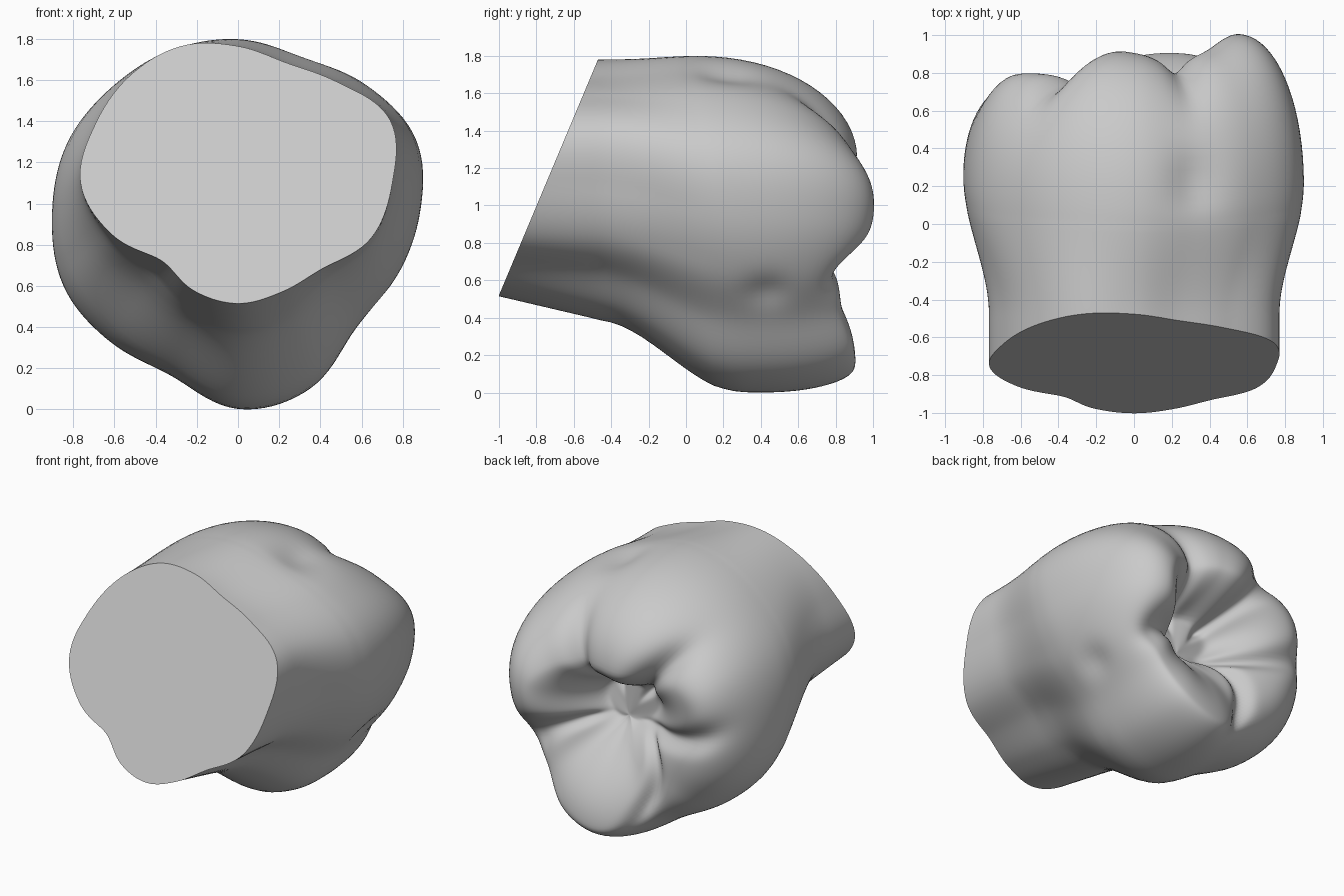
import bpy, bmesh, math
from mathutils import Vector

if "Cube" in bpy.data.objects:
    bpy.data.objects.remove(bpy.data.objects["Cube"], do_unlink=True)

SEGS, BODY, DOME, BASIN = 144, 26, 18, 30

# Outlines as radii at sixteen even angles, counter-clockwise from +x
NECK = [.75, .80, .69, .63, .665, .72, .74, .75, .765, .66, .53, .565, .585, .57, .585, .70]
BELLY = [.885, .94, .885, .83, .85, .86, .87, .90, .905, .92, .88, .85, .95, .92, .80, .83]
# Cusp crest: how far back it reaches, and its radius as a share of the belly
CREST_Y = [.99, 1.0, .91, .85, .90, .91, .80, .80, .78, .77, .75, .77, .89, .90, .83, .88]
CREST_R = [.60, .57, .54, .50, .48, .50, .60, .72, .70, .66, .66, .72, .82, .82, .80, .70]
# Grooves between cusps: angle in degrees at mid radius, bend, depth, width
GROOVES = [(65, 0, .06, 7), (132, 6, .08, 7), (186, -20, .07, 7),
           (225, 90, .07, 7), (340, -25, .09, 9)]
# Shallow dents: centre, radius, depth
DENTS = [(Vector((.32, .22, 1.7)), .13, .05), (Vector((.68, .43, .55)), .09, .04)]


def smooth(t):
    t = min(max(t, 0), 1)
    return t * t * (3 - 2 * t)


def around(table, angle):
    """Periodic Catmull-Rom lookup."""
    n = len(table)
    p = angle / math.tau * n
    i, t = int(p), p - int(p)
    a, b, c, d = (table[(i + k) % n] for k in (-1, 0, 1, 2))
    return b + t * (c - a + t * (2*a - 5*b + 4*c - d + t * (3*(b - c) + d - a))) / 2


def groove(angle, f):
    """Depth of the grooves, each bending as it runs outward."""
    total = 0
    for centre, bend, depth, width in GROOVES:
        off = math.degrees(angle) - centre - bend * (f - .5)
        off = (off + 180) % 360 - 180
        total += depth * math.exp(-(off / width) ** 2)
    return total * smooth((f - .12) / .2) * smooth((1 - f) / .3)


def column(angle):
    """Points along one side, from the cut neck over the crest to the pit."""
    ca, sa = math.cos(angle), math.sin(angle)
    neck, belly = around(NECK, angle), around(BELLY, angle)
    crest_y, crest_r = around(CREST_Y, angle), around(CREST_R, angle)
    shoulder = .25 - .17 * sa
    end = min(shoulder, .3)
    cut_y = -1 + .42 * (1.1 + neck * sa - .52)
    points = []
    for k in range(BODY):
        y = cut_y + (shoulder - cut_y) * k / BODY
        taper = .25 * max(0, -sa) * min(1, (y - cut_y) / .55)
        w = taper + (1 - taper) * smooth((y + .48) / (end + .48))
        r = neck + (belly - neck) * w
        points.append(Vector((r * ca, y, 1.1 - .15 * w + r * sa)))
    profile = []
    for k in range(DOME):
        a = k / DOME * math.pi / 2
        profile.append((1 - (1 - crest_r) * (1 - math.cos(a)),
                        shoulder + (crest_y - shoulder) * math.sin(a)))
    low = max(.04, .27 + .27 * sa)
    for k in range(BASIN):
        u = 1 - k / BASIN
        rise = max(0, (u - low) / (1 - low))
        pit = .51 + .03 * math.cos(3 * angle) * u
        profile.append((crest_r * u, pit + (crest_y - pit) * smooth(rise ** .6)))
    for f, y in profile:
        r = belly * f
        points.append(Vector((.08 * (1 - f) + r * ca, y - groove(angle, f),
                              .95 - .17 * (1 - f) + r * sa)))
    for p in points:
        for centre, radius, depth in DENTS:
            inward = Vector((-ca, 0, -sa))
            p += inward * depth * math.exp(-((p - centre).length / radius) ** 2)
    return points


# Tooth crown: one lofted skin, closed at the pit and at the flat cut
bm = bmesh.new()
columns = [[bm.verts.new(p) for p in column(math.tau * i / SEGS)] for i in range(SEGS)]
pit = bm.verts.new((.08, .51, .78))
for i, here in enumerate(columns):
    there = columns[(i + 1) % SEGS]
    for k in range(len(here) - 1):
        bm.faces.new((here[k], there[k], there[k + 1], here[k + 1]))
    bm.faces.new((here[-1], there[-1], pit))

# Relax the chewing surface so folds stay rounded
chewing = [v for c in columns for v in c[BODY - 4:]] + [pit]
for _ in range(4):
    bmesh.ops.smooth_vert(bm, verts=chewing, factor=.5,
                          use_axis_x=True, use_axis_y=True, use_axis_z=True)
bm.faces.new([c[0] for c in columns])
bmesh.ops.recalc_face_normals(bm, faces=bm.faces)

mesh = bpy.data.meshes.new("tooth_crown")
bm.to_mesh(mesh)
bm.free()
crown = bpy.data.objects.new("tooth_crown", mesh)
bpy.context.collection.objects.link(crown)

# Single plain grey
grey = bpy.data.materials.new("plain_grey")
grey.use_nodes = True
colour = (.59, .59, .59, 1)
grey.diffuse_color = colour
grey.node_tree.nodes["Principled BSDF"].inputs["Base Color"].default_value = colour
mesh.materials.append(grey)

bpy.context.view_layer.objects.active = crown
crown.select_set(True)
bpy.ops.object.shade_smooth_by_angle(angle=math.radians(60))
